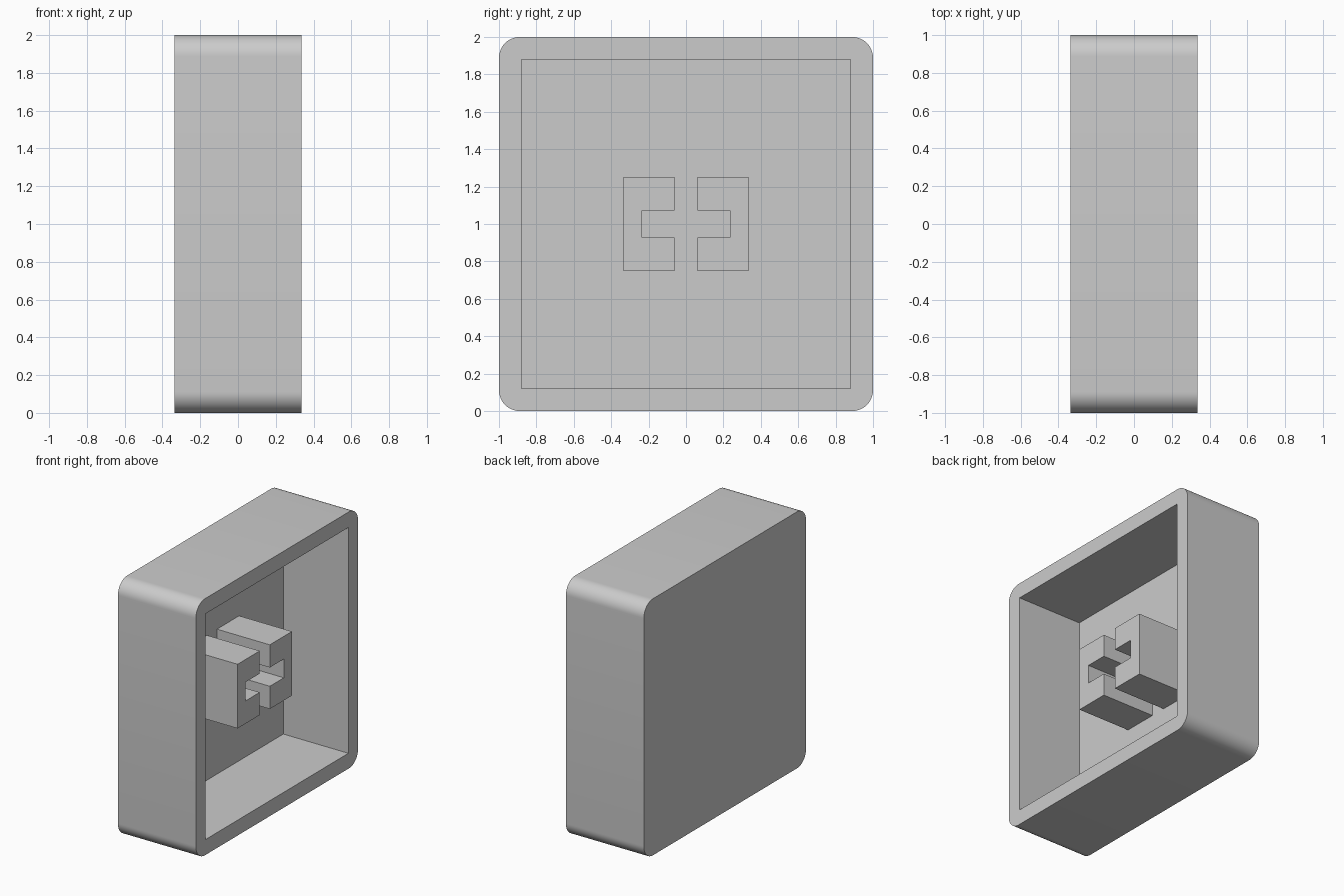
import bpy
import bmesh
from math import sin, cos, pi

if "Cube" in bpy.data.objects:
    bpy.data.objects.remove(bpy.data.objects["Cube"], do_unlink=True)

HALF_DEPTH = 0.336   # half thickness along x
FLOOR = -0.225       # inner face of the closed wall
INNER = 0.88         # half width of the cavity
RADIUS = 0.112       # outer corner rounding
POST_END = 0.231
CENTRE = 1.0

grey = bpy.data.materials.new("plain_grey")
grey.use_nodes = True
grey.diffuse_color = (0.6, 0.6, 0.6, 1)
grey.node_tree.nodes["Principled BSDF"].inputs["Base Color"].default_value = (0.6, 0.6, 0.6, 1)


def ring(bm, x, outline):
    """Closed loop of vertices in the plane at x."""
    return [bm.verts.new((x, y, CENTRE + z)) for y, z in outline]


def walls(bm, a, b):
    """Quads joining two matching loops."""
    n = len(a)
    for i in range(n):
        j = (i + 1) % n
        bm.faces.new((a[i], a[j], b[j], b[i]))


def loop_edges(bm, loop):
    return [bm.edges.get((v, loop[i - 1])) for i, v in enumerate(loop)]


def finish(bm, name):
    bmesh.ops.recalc_face_normals(bm, faces=bm.faces)
    mesh = bpy.data.meshes.new(name)
    bm.to_mesh(mesh)
    bm.free()
    obj = bpy.data.objects.new(name, mesh)
    mesh.materials.append(grey)
    bpy.context.collection.objects.link(obj)
    return obj


def rounded_square(half, radius, steps=12):
    points = []
    for corner, (sy, sz) in enumerate([(1, 1), (-1, 1), (-1, -1), (1, -1)]):
        for k in range(steps + 1):
            t = (corner + k / steps) * pi / 2
            points.append((sy * (half - radius) + radius * cos(t),
                           sz * (half - radius) + radius * sin(t)))
    return points


# Hollow housing, open toward +x
bm = bmesh.new()
outer = rounded_square(1.0, RADIUS)
inner = [(INNER, INNER), (-INNER, INNER), (-INNER, -INNER), (INNER, -INNER)]
back, front = ring(bm, -HALF_DEPTH, outer), ring(bm, HALF_DEPTH, outer)
lip, floor = ring(bm, HALF_DEPTH, inner), ring(bm, FLOOR, inner)
walls(bm, back, front)
walls(bm, lip, floor)
bm.faces.new(back)
bm.faces.new(floor)
bmesh.ops.triangle_fill(bm, use_beauty=True, normal=(1, 0, 0),
                        edges=loop_edges(bm, front) + loop_edges(bm, lip))
housing = finish(bm, "housing")
bpy.ops.object.select_all(action="DESELECT")
housing.select_set(True)
bpy.context.view_layer.objects.active = housing
bpy.ops.object.shade_smooth_by_angle(angle=pi / 6)

# Pair of C-shaped posts whose notches face each other
upper = [(0.062, 0.073), (0.062, 0.25), (0.335, 0.25)]
lower = [(y, -z) for y, z in reversed(upper)]
bracket = [(0.235, 0.073)] + upper + lower + [(0.235, -0.073)]
for name, side in (("back_post", 1), ("front_post", -1)):
    bm = bmesh.new()
    outline = [(side * y, z) for y, z in bracket]
    base, tip = ring(bm, FLOOR - 0.03, outline), ring(bm, POST_END, outline)
    walls(bm, base, tip)
    bm.faces.new(base)
    bm.faces.new(tip)
    finish(bm, name)
